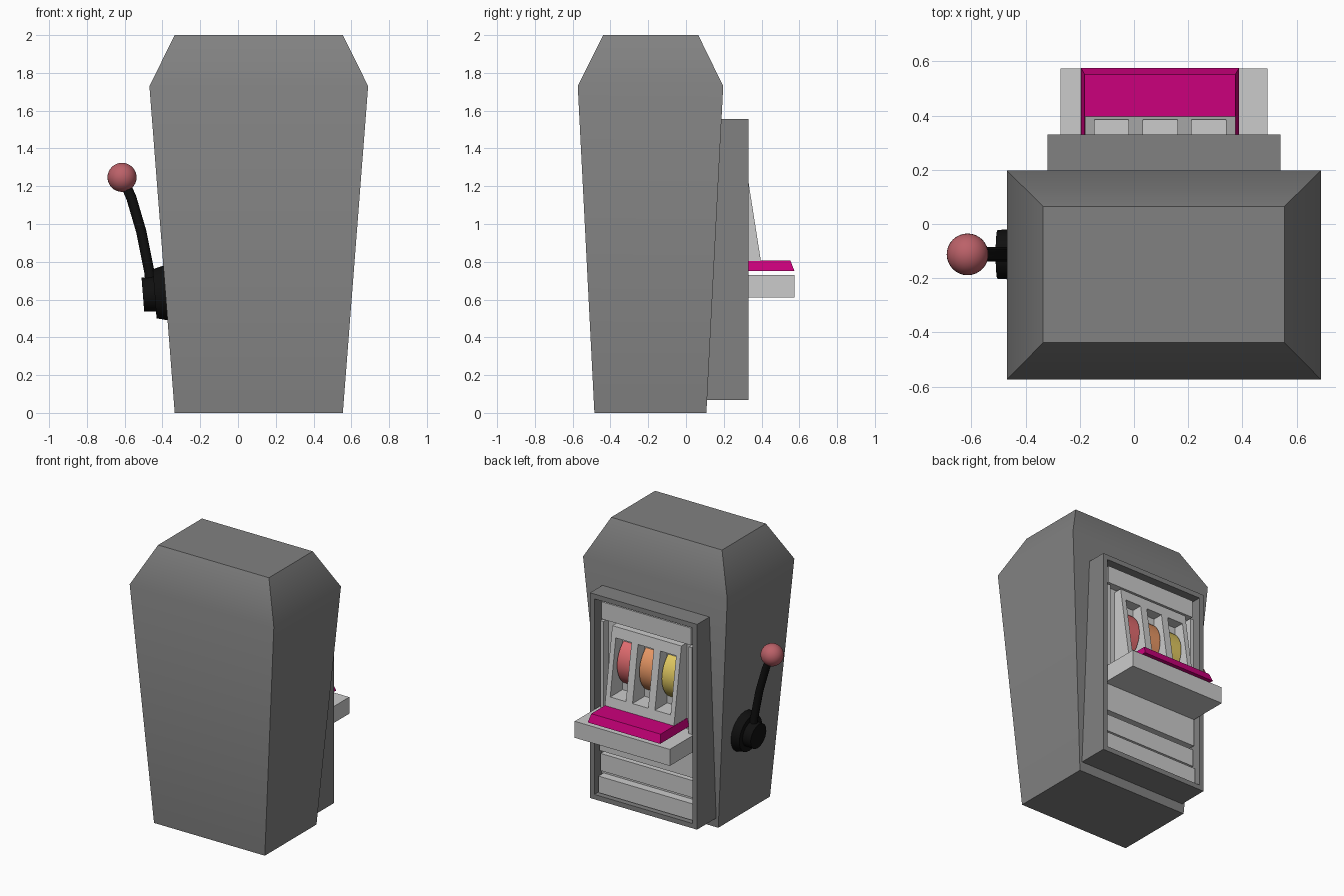
import bpy, bmesh, math
from mathutils import Vector

if "Cube" in bpy.data.objects:
    bpy.data.objects.remove(bpy.data.objects["Cube"])

CX = 0.11  # cabinet centre line in x


def material(name, rgb):
    m = bpy.data.materials.new(name)
    m.diffuse_color = (*rgb, 1)
    m.use_nodes = True
    m.node_tree.nodes["Principled BSDF"].inputs["Base Color"].default_value = m.diffuse_color
    return m


dark_grey = material("dark_grey", (0.22, 0.22, 0.22))
pink = material("pink", (0.6, 0.0, 0.2))
black = material("black", (0.005, 0.005, 0.005))
red = material("red", (0.75, 0.15, 0.16))
orange = material("orange", (0.8, 0.31, 0.13))
yellow = material("yellow", (0.75, 0.58, 0.12))
ball_red = material("ball_red", (0.5, 0.12, 0.14))


def loft(name, rings, mat=None):
    """Solid skinned through rings that share a point count."""
    bm = bmesh.new()
    vs = [[bm.verts.new(p) for p in r] for r in rings]
    n = len(rings[0])
    for a, b in zip(vs, vs[1:]):
        for i in range(n):
            j = (i + 1) % n
            bm.faces.new((a[i], a[j], b[j], b[i]))
    bm.faces.new(vs[0][::-1])
    bm.faces.new(vs[-1])
    bmesh.ops.recalc_face_normals(bm, faces=bm.faces)
    me = bpy.data.meshes.new(name)
    bm.to_mesh(me)
    bm.free()
    ob = bpy.data.objects.new(name, me)
    bpy.context.collection.objects.link(ob)
    if mat:
        me.materials.append(mat)
    return ob


def rect(x0, x1, y0, y1, z):
    return [(x0, y0, z), (x1, y0, z), (x1, y1, z), (x0, y1, z)]


def box(name, x0, x1, y0, y1, z0, z1, mat=None):
    return loft(name, [rect(x0, x1, y0, y1, z0), rect(x0, x1, y0, y1, z1)], mat)


def smooth(ob, angle):
    bpy.ops.object.select_all(action='DESELECT')
    ob.select_set(True)
    bpy.context.view_layer.objects.active = ob
    bpy.ops.object.shade_smooth_by_angle(angle=math.radians(angle))


def cut(ob, cutter):
    m = ob.modifiers.new("cut", 'BOOLEAN')
    m.operation, m.solver, m.object = 'DIFFERENCE', 'EXACT', cutter
    bpy.context.view_layer.objects.active = ob
    bpy.ops.object.modifier_apply(modifier=m.name)
    bpy.data.objects.remove(cutter)


def cylinder(name, center, axis, r, depth, mat, sides=32, r2=None):
    axis = Vector(axis).normalized()
    u = axis.cross(Vector((0, 1, 0))).normalized()
    v = axis.cross(u)
    rings = []
    for s, rad in ((-0.5, r), (0.5, r2 or r)):
        c = Vector(center) + axis * depth * s
        rings.append([c + rad * (u * math.cos(t) + v * math.sin(t))
                      for t in (2 * math.pi * i / sides for i in range(sides))])
    ob = loft(name, rings, mat)
    smooth(ob, 35)
    return ob


# cabinet: flared box with chamfered crown
body = loft("cabinet", [rect(CX - w, CX + w, y0, y1, z) for w, y0, y1, z in (
    (0.445, -0.485, 0.108, 0), (0.579, -0.573, 0.197, 1.73), (0.445, -0.438, 0.065, 2))], dark_grey)
smooth(body, 40)

# door frame with a recess
frame = box("door_frame", -0.32, 0.54, 0.07, 0.33, 0.067, 1.557, dark_grey)
cut(frame, box("recess_cutter", -0.285, 0.505, 0.23, 0.5, 0.102, 1.522))

# panels in the recess
box("recess_plate", -0.284, 0.504, 0.222, 0.245, 0.104, 1.52)
box("top_panel", -0.25, 0.47, 0.225, 0.30, 1.375, 1.50)
for name, z0, z1, y in (("upper_panel", 0.41, 0.62, 0.29),
                        ("middle_panel", 0.26, 0.385, 0.28),
                        ("lower_panel", 0.11, 0.23, 0.305)):
    box(name, -0.27, 0.49, 0.225, y, z0, z1)
for side in (-1, 1):
    box("side_post", CX + side * 0.355 - 0.013, CX + side * 0.355 + 0.013, 0.225, 0.30, 0.73, 1.36)

# shelf and sloped button tray
box("shelf", -0.272, 0.492, 0.225, 0.574, 0.61, 0.73)
loft("button_tray", [rect(-0.195, 0.387, 0.225, 0.575, 0.75),
                     rect(-0.182, 0.374, 0.225, 0.552, 0.808)], pink)

# slanted reel housing with three windows
prof = [(0.226, 0.80), (0.397, 0.80), (0.31, 1.355), (0.226, 1.355)]
housing = loft("reel_housing", [[(x, y, z) for y, z in prof] for x in (-0.18, 0.375)])
reels = (("left_reel", -0.083, yellow), ("middle_reel", 0.097, orange), ("right_reel", 0.276, red))
for name, x, mat in reels:
    cut(housing, box("window_cutter", x - 0.063, x + 0.063, 0.235, 0.6, 0.875, 1.28))
    cylinder(name, (x, 0.13, 1.08), (1, 0, 0), 0.19, 0.108, mat, 40)

# lever hub, tilted with the cabinet side
n = Vector((-0.997, 0, -0.078))
hub = Vector((-0.384, -0.112, 0.635))
cylinder("lever_base", hub + n * 0.02, n, 0.15, 0.075, black, 24, 0.13)
cylinder("lever_hub", hub + n * 0.075, n, 0.095, 0.09, black, 16, 0.09)

# bent lever arm
cu = bpy.data.curves.new("lever_arm", 'CURVE')
cu.dimensions = '3D'
cu.bevel_depth, cu.bevel_resolution, cu.use_fill_caps = 0.027, 2, True
sp = cu.splines.new('POLY')
path = [(-0.455, 0.62), (-0.47, 0.75), (-0.512, 0.96), (-0.565, 1.14), (-0.61, 1.24)]
sp.points.add(len(path) - 1)
for p, (x, z) in zip(sp.points, path):
    p.co = (x, -0.112, z, 1)
cu.materials.append(black)
bpy.context.collection.objects.link(bpy.data.objects.new("lever_arm", cu))

# lever ball
bpy.ops.mesh.primitive_uv_sphere_add(segments=32, ring_count=16, radius=0.077, location=(-0.614, -0.112, 1.247))
ball = bpy.context.object
ball.name = "lever_ball"
ball.data.materials.append(ball_red)
smooth(ball, 40)
